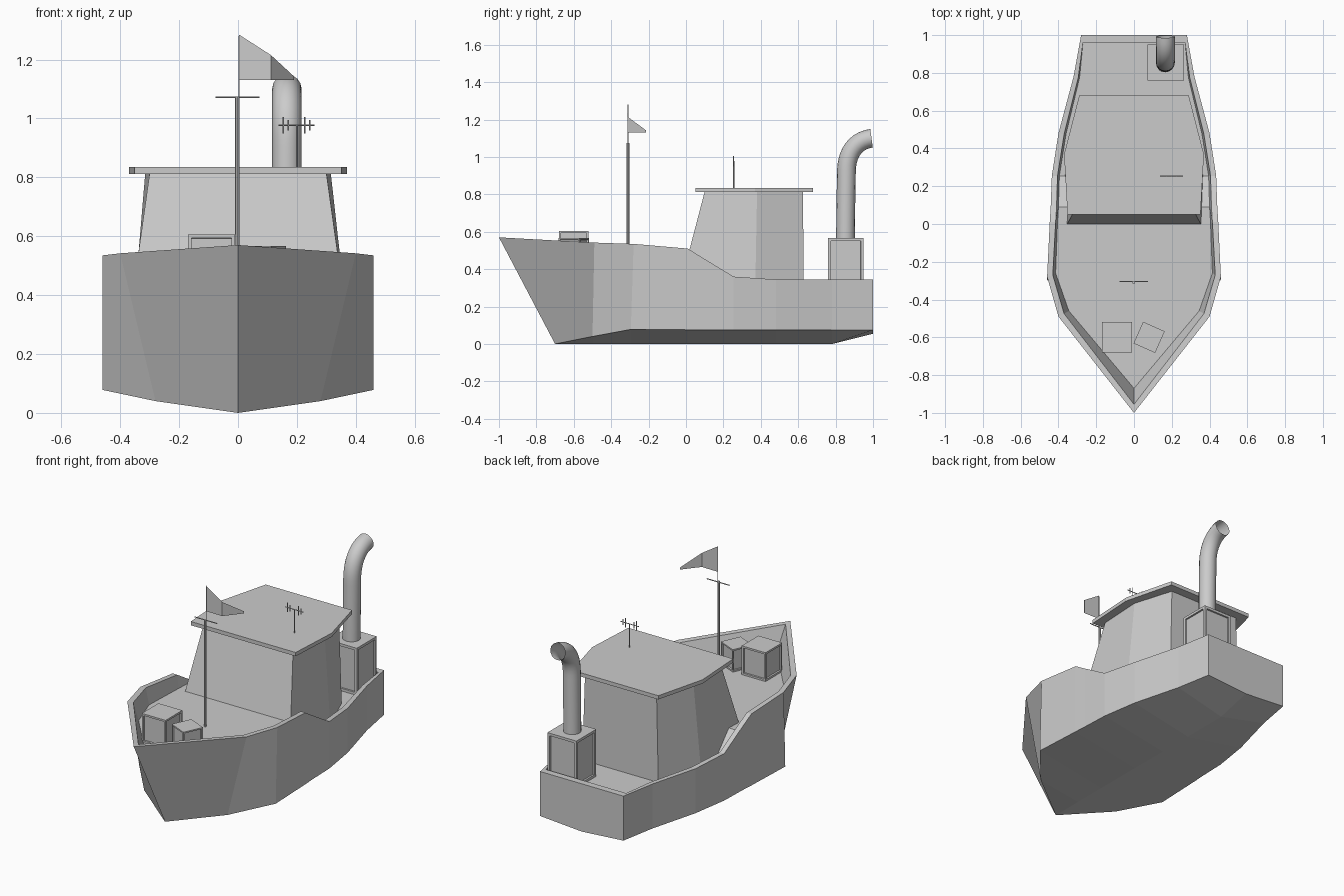
import bpy, bmesh, math
from mathutils import Matrix, Vector

if "Cube" in bpy.data.objects:
    bpy.data.objects.remove(bpy.data.objects["Cube"])


def finish(name, bm):
    bmesh.ops.remove_doubles(bm, verts=bm.verts, dist=1e-4)
    bmesh.ops.recalc_face_normals(bm, faces=bm.faces)
    me = bpy.data.meshes.new(name)
    bm.to_mesh(me)
    bm.free()
    ob = bpy.data.objects.new(name, me)
    bpy.context.collection.objects.link(ob)
    return ob


def poly(bm, pts):
    bm.faces.new([bm.verts.new(p) for p in pts])


def loft(name, lower, upper):
    # closed solid between two matching outlines
    bm = bmesh.new()
    poly(bm, lower)
    poly(bm, upper)
    n = len(lower)
    for i in range(n):
        j = (i + 1) % n
        poly(bm, [lower[i], lower[j], upper[j], upper[i]])
    return finish(name, bm)


def outline(half, z):
    # mirror a half outline (front to back) into a closed loop
    zs = z if isinstance(z, (list, tuple)) else [z] * len(half)
    right = [(x, y, h) for (x, y), h in zip(half, zs)]
    return right + [(-x, y, h) for x, y, h in reversed(right)]


def crate(name, centre, size, z0, z1, angle=0.0, frame=0.016):
    # box with recessed side panels
    bm = bmesh.new()
    m = (Matrix.Translation((centre[0], centre[1], (z0 + z1) / 2))
         @ Matrix.Rotation(math.radians(angle), 4, 'Z')
         @ Matrix.Diagonal((size[0], size[1], z1 - z0, 1)))
    bmesh.ops.create_cube(bm, size=1, matrix=m)
    bm.normal_update()
    sides = [f for f in bm.faces if abs(f.normal.z) < 0.5]
    bmesh.ops.inset_individual(bm, faces=sides, thickness=frame, depth=0)
    bmesh.ops.inset_individual(bm, faces=sides, thickness=0.001, depth=-0.01)
    return finish(name, bm)


def add_rod(bm, a, b, r, sides=8):
    a, b = Vector(a), Vector(b)
    m = Matrix.Translation((a + b) / 2) @ (b - a).to_track_quat('Z', 'Y').to_matrix().to_4x4()
    bmesh.ops.create_cone(bm, cap_ends=True, segments=sides, radius1=r, radius2=r,
                          depth=(b - a).length, matrix=m)


# hull stations: rim x, y, z | chine x, y, z | rim inset x, y | deck x, y, z
stations = [
    ((0, -1.0, .57), (0, -.70, 0), (0, -.955, .567), (0, -.87, .43)),
    ((.40, -.49, .542), (.28, -.50, .04), (.37, -.475, .54), (.345, -.46, .43)),
    ((.46, -.28, .535), (.46, -.295, .078), (.43, -.27, .534), (.415, -.26, .43)),
    ((.446, .01, .51), (.446, .01, .076), (.415, .01, .51), (.405, .01, .43)),
    ((.441, .09, .46), (.441, .09, .076), (.41, .09, .46), (.40, .09, .43)),
    ((.435, .255, .36), (.435, .255, .075), (.405, .255, .36), (.395, .255, .28)),
    ((.40, .48, .345), (.40, .48, .075), (.37, .475, .345), (.36, .475, .28)),
    ((.32, .78, .345), (.32, .78, .075), (.295, .775, .345), (.288, .775, .28)),
    ((.28, 1.0, .345), (.28, 1.0, .075), (.27, .96, .345), (.27, .96, .28)),
]
bm = bmesh.new()
for s in (1, -1):
    rows = []
    for i, (rim, chine, inner, deck) in enumerate(stations):
        keel = (0, chine[1], .055 if i == len(stations) - 1 else 0)
        row = [keel, chine, rim, inner, deck, (0, deck[1], deck[2])]
        rows.append([(s * x, y, z) for x, y, z in row])
    for a, b in zip(rows, rows[1:]):
        for k in range(5):
            poly(bm, [a[k], a[k + 1], b[k + 1], b[k]])
    keel, chine, rim, inner, deck, mid = rows[-1]
    top_out, top_in = (0, 1.0, .345), (0, .96, .345)
    poly(bm, [keel, chine, rim, top_out])       # transom
    poly(bm, [rim, inner, top_in, top_out])     # stern rim
    poly(bm, [inner, deck, mid, top_in])        # inside of stern
bmesh.ops.dissolve_degenerate(bm, edges=bm.edges, dist=1e-5)
finish("hull", bm)

# cabin and its overhanging roof
loft("cabin",
     outline([(.375, -.04), (.36, .37), (.255, .63)], .28),
     outline([(.30, .10), (.315, .38), (.24, .625)], .815))
roof = [(.352, .05), (.37, .37), (.29, .68)]
loft("cabin_roof", outline(roof, .812), outline(roof, .835))

# crates on the fore deck and the engine box aft
crate("large_crate", (-.09, -.60), (.16, .16), .43, .605)
crate("small_crate", (.08, -.60), (.125, .125), .43, .566, -24, .012)
crate("funnel_box", (.168, .855), (.195, .19), .28, .566, 0, .022)

# bent open exhaust funnel
cu = bpy.data.curves.new("funnel_path", 'CURVE')
cu.dimensions = '3D'
cu.bevel_depth = .05
cu.bevel_resolution = 6
cu.resolution_u = 10
sp = cu.splines.new('BEZIER')
sp.bezier_points.add(2)
x = .166
for p, (co, hl, hr) in zip(sp.bezier_points, [
        ((x, .853, .56), (x, .853, .50), (x, .853, .65)),
        ((x, .858, .93), (x, .856, .84), (x, .861, 1.02)),
        ((x, .992, 1.10), (x, .905, 1.088), (x, 1.06, 1.11))]):
    p.co, p.handle_left, p.handle_right = co, hl, hr
tmp = bpy.data.objects.new("funnel_curve", cu)
bpy.context.collection.objects.link(tmp)
bpy.context.view_layer.update()
me = bpy.data.meshes.new_from_object(tmp.evaluated_get(bpy.context.evaluated_depsgraph_get()))
bpy.data.objects.remove(tmp)
funnel = bpy.data.objects.new("funnel", me)
bpy.context.collection.objects.link(funnel)
for f in me.polygons:
    f.use_smooth = True

# mast with crossbar and flag staff
bm = bmesh.new()
add_rod(bm, (-.002, -.31, .42), (-.002, -.31, 1.075), .0075)
add_rod(bm, (-.077, -.305, 1.072), (.073, -.305, 1.072), .003)
add_rod(bm, (.003, -.31, 1.07), (.003, -.31, 1.28), .002)
finish("mast", bm)

# folded pennant
bm = bmesh.new()
poly(bm, [(.003, -.31, 1.13), (.112, -.312, 1.13), (.112, -.312, 1.215), (.003, -.31, 1.285)])
poly(bm, [(.112, -.312, 1.13), (.19, -.215, 1.13), (.19, -.215, 1.143), (.112, -.312, 1.215)])
finish("flag", bm)

# roof antenna
bm = bmesh.new()
ay = .255
add_rod(bm, (.2, ay, .83), (.2, ay, .978), .003)
add_rod(bm, (.138, ay, .977), (.26, ay, .977), .0025)
for tx, h in ((.154, .028), (.171, .018), (.227, .028), (.244, .018)):
    add_rod(bm, (tx, ay, .977 - h), (tx, ay, .977 + h), .0025)
finish("antenna", bm)
